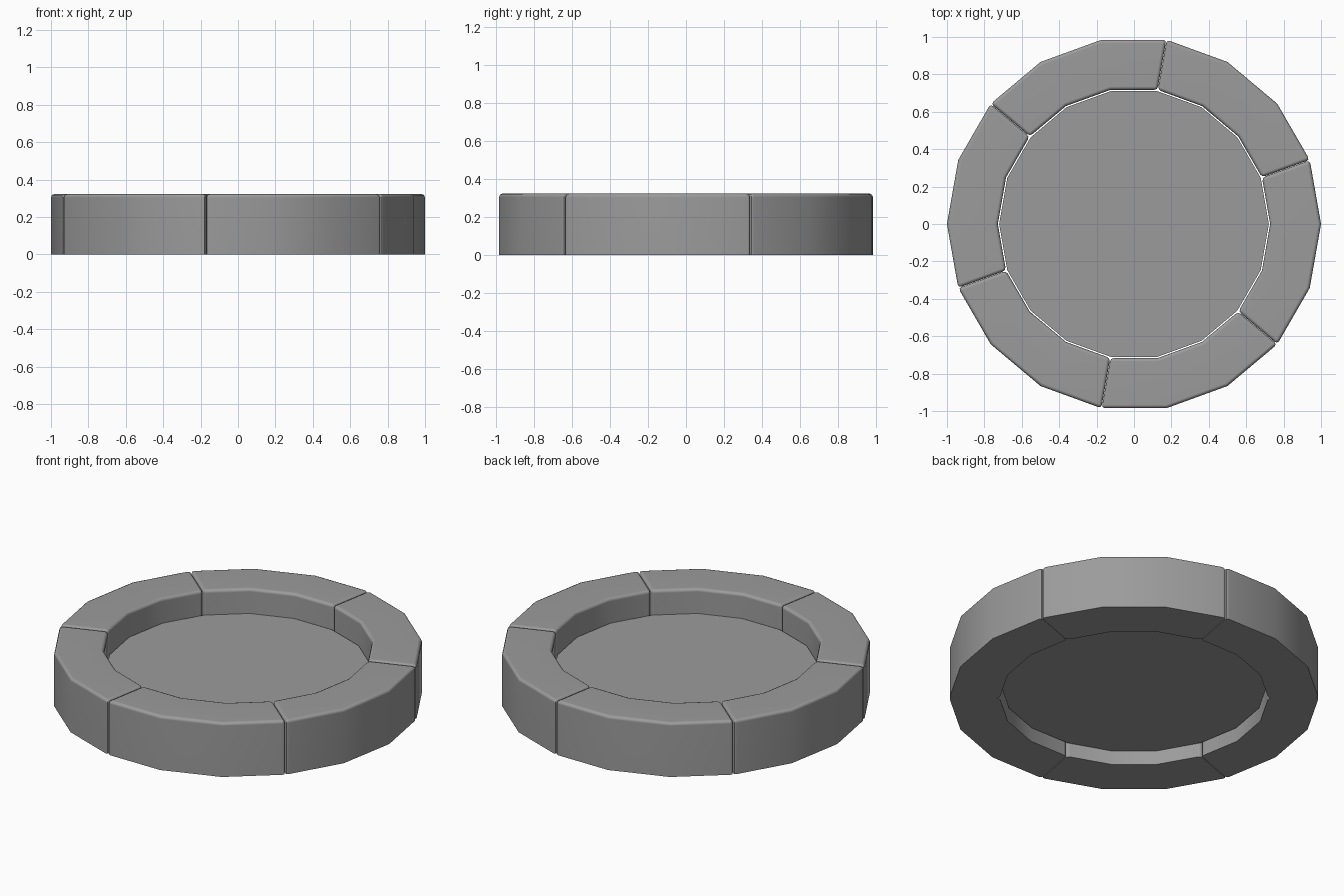
import bpy, bmesh
from math import radians, sin, cos
from mathutils import Vector

if "Cube" in bpy.data.objects:
    bpy.data.objects.remove(bpy.data.objects["Cube"])

SIDES, R_OUT, R_IN, HEIGHT = 18, 1.0, 0.728, 0.323

# Dark grey stone
stone = bpy.data.materials.new("dark_stone")
stone.diffuse_color = (0.33, 0.33, 0.33, 1)
stone.use_nodes = True
stone.node_tree.nodes["Principled BSDF"].inputs["Base Color"].default_value = stone.diffuse_color


def finish(name, bm):
    bmesh.ops.recalc_face_normals(bm, faces=bm.faces)
    mesh = bpy.data.meshes.new(name)
    bm.to_mesh(mesh)
    bm.free()
    mesh.materials.append(stone)
    ob = bpy.data.objects.new(name, mesh)
    bpy.context.collection.objects.link(ob)
    bpy.ops.object.select_all(action='DESELECT')
    ob.select_set(True)
    bpy.context.view_layer.objects.active = ob
    bpy.ops.object.shade_smooth_by_angle(angle=radians(50))
    # keep large faces flat-looking next to the bevels
    wn = ob.modifiers.new("weighted_normals", 'WEIGHTED_NORMAL')
    wn.keep_sharp = True
    return ob


def rim_block(index):
    """Three facets of the 18-sided ring, with softened top and end edges."""
    bm = bmesh.new()
    rings = []
    for k in range(4):
        a = radians(20 + 60 * index + 20 * k)
        # tiny joint gap at both ends
        gap = 0.001 if k == 0 else -0.001 if k == 3 else 0
        shift = Vector((-sin(a), cos(a), 0)) * gap
        rings.append([bm.verts.new(Vector((r * cos(a), r * sin(a), z)) + shift)
                      for r, z in ((R_OUT, 0), (R_OUT, HEIGHT),
                                   (R_IN, HEIGHT), (R_IN, 0))])
    for p, q in zip(rings, rings[1:]):
        for i in range(4):
            j = (i + 1) % 4
            bm.faces.new((p[i], p[j], q[j], q[i]))
    bm.faces.new(rings[0])
    bm.faces.new(rings[3][::-1])
    bmesh.ops.recalc_face_normals(bm, faces=bm.faces)
    # bevel every sharp edge that is not on the ground
    edges = [e for e in bm.edges
             if max(v.co.z for v in e.verts) > 0.01
             and e.calc_face_angle(0) > radians(45)]
    bmesh.ops.bevel(bm, geom=edges, offset=0.018, segments=2, profile=0.5,
                    affect='EDGES', clamp_overlap=True)
    return finish(f"rim_block_{index + 1}", bm)


# Ring of six blocks
for i in range(6):
    rim_block(i)

# Recessed floor disc inside the ring
bm = bmesh.new()
loops = [[bm.verts.new((0.721 * cos(radians(20 * k)), 0.721 * sin(radians(20 * k)), z))
          for k in range(SIDES)] for z in (0.08, 0.178)]
bm.faces.new(loops[0][::-1])
bm.faces.new(loops[1])
for k in range(SIDES):
    n = (k + 1) % SIDES
    bm.faces.new((loops[0][k], loops[0][n], loops[1][n], loops[1][k]))
finish("floor_disc", bm)
